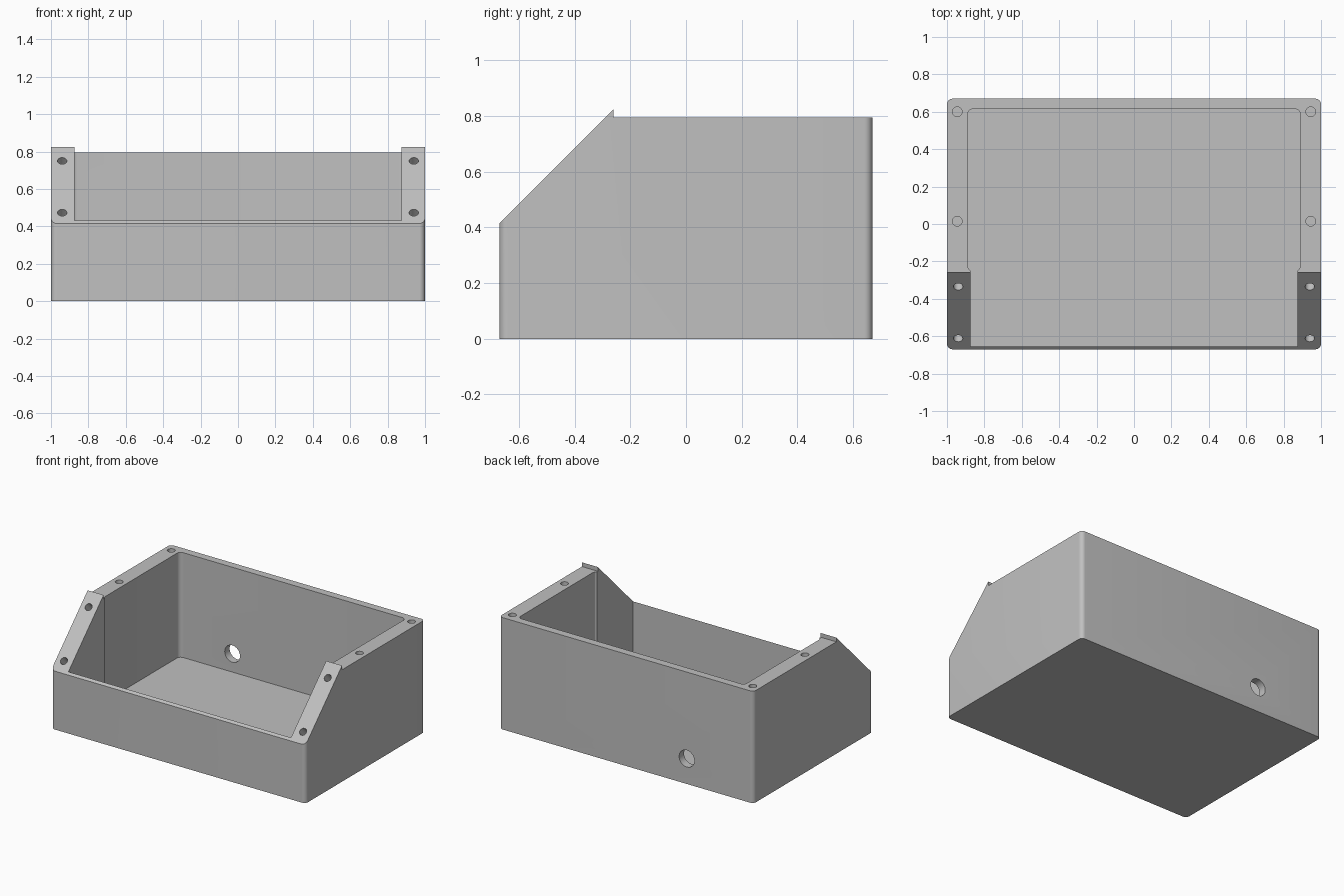
import bpy, bmesh, math
from mathutils import Vector

if "Cube" in bpy.data.objects:
    bpy.data.objects.remove(bpy.data.objects["Cube"])

HALF_Y = 0.67      # half depth of the box
RIM = 0.795        # height of the flat rim
LIP_Y = -0.26      # back edge of the sloping front
FLOOR = 0.05
CORNER = 0.03

grey = bpy.data.materials.new("light_grey")
grey.use_nodes = True
grey.diffuse_color = (0.53, 0.53, 0.53, 1)
grey.node_tree.nodes["Principled BSDF"].inputs["Base Color"].default_value = grey.diffuse_color


def prism(name, points, offset):
    """Extrude a closed 3D outline along an offset vector."""
    bm = bmesh.new()
    face = bm.faces.new([bm.verts.new(p) for p in points])
    new = bmesh.ops.extrude_face_region(bm, geom=[face])["geom"]
    bmesh.ops.translate(bm, vec=offset, verts=[v for v in new if isinstance(v, bmesh.types.BMVert)])
    bmesh.ops.recalc_face_normals(bm, faces=bm.faces)
    mesh = bpy.data.meshes.new(name)
    bm.to_mesh(mesh)
    bm.free()
    obj = bpy.data.objects.new(name, mesh)
    bpy.context.collection.objects.link(obj)
    mesh.materials.append(grey)
    return obj


def arc(cx, cy, r, start, steps=8):
    """Quarter circle, counter-clockwise from the start angle in degrees."""
    angles = [math.radians(start + 90 * i / steps) for i in range(steps + 1)]
    return [(cx + r * math.cos(a), cy + r * math.sin(a)) for a in angles]


def mirrored(half, z):
    """Close a right-hand outline by mirroring it across x = 0."""
    return [(x, y, z) for x, y in half] + [(-x, y, z) for x, y in reversed(half)]


def rod(centre, direction, radius, length):
    """Cylinder cutter running both ways from a point on the surface."""
    axis = Vector(direction).normalized()
    side = axis.orthogonal().normalized()
    up = axis.cross(side)
    start = Vector(centre) - axis * length
    ring = [start + radius * (side * math.cos(a) + up * math.sin(a))
            for a in (math.tau * i / 32 for i in range(32))]
    return prism("hole_cutter", ring, axis * length * 2)


def combine(body, tool, operation="DIFFERENCE"):
    """Apply one boolean and discard its tool."""
    tool.hide_render = True
    mod = body.modifiers.new("cut", "BOOLEAN")
    mod.operation, mod.solver, mod.object = operation, "EXACT", tool
    bpy.context.view_layer.objects.active = body
    bpy.ops.object.modifier_apply(modifier=mod.name)
    bpy.data.objects.remove(tool)


# Outer block with rounded upright corners
inset = HALF_Y - CORNER
footprint = arc(1 - CORNER, -inset, CORNER, -90) + arc(1 - CORNER, inset, CORNER, 0)
body = prism("enclosure_body", mirrored(footprint, 0), (0, 0, 1))

# Side silhouette: sloping front ending in a small raised lip
slope_low = 0.415
slope_top = slope_low + LIP_Y + HALF_Y
side = [(-0.7, -0.1), (-0.7, slope_low - 0.03), (LIP_Y, slope_top),
        (LIP_Y, RIM), (0.8, RIM), (0.8, -0.1)]
outline = prism("side_outline", [(-1.2, y, z) for y, z in side], (2.4, 0, 0))
combine(body, outline, "INTERSECT")

# Trim the underside level and hollow the inside
pocket = [(0.875, -0.655), (0.875, LIP_Y + 0.01), (0.885, -0.24), (0.89, -0.22)]
pocket += arc(0.89 - CORNER, 0.615 - CORNER, CORNER, 0)
combine(body, prism("pocket", mirrored(pocket, FLOOR), (0, 0, 1.2)))

# Screw holes in the rim and, square to the slope, in the front flanges
for sx in (-1, 1):
    for y in (0.6, 0.015):
        combine(body, rod((sx * 0.945, y, RIM), (0, 0, 1), 0.026, 0.2))
    for y in (-0.335, -0.612):
        combine(body, rod((sx * 0.94, y, slope_low + y + HALF_Y), (0, -1, 1), 0.025, 0.15))

# Cable hole through the back wall
combine(body, rod((-0.475, HALF_Y, 0.18), (0, 1, 0), 0.06, 0.12))

# Smooth the rounded corners and bores, keeping hard edges
bpy.ops.object.select_all(action="DESELECT")
body.select_set(True)
bpy.context.view_layer.objects.active = body
bpy.ops.object.shade_smooth_by_angle(angle=math.radians(30))
